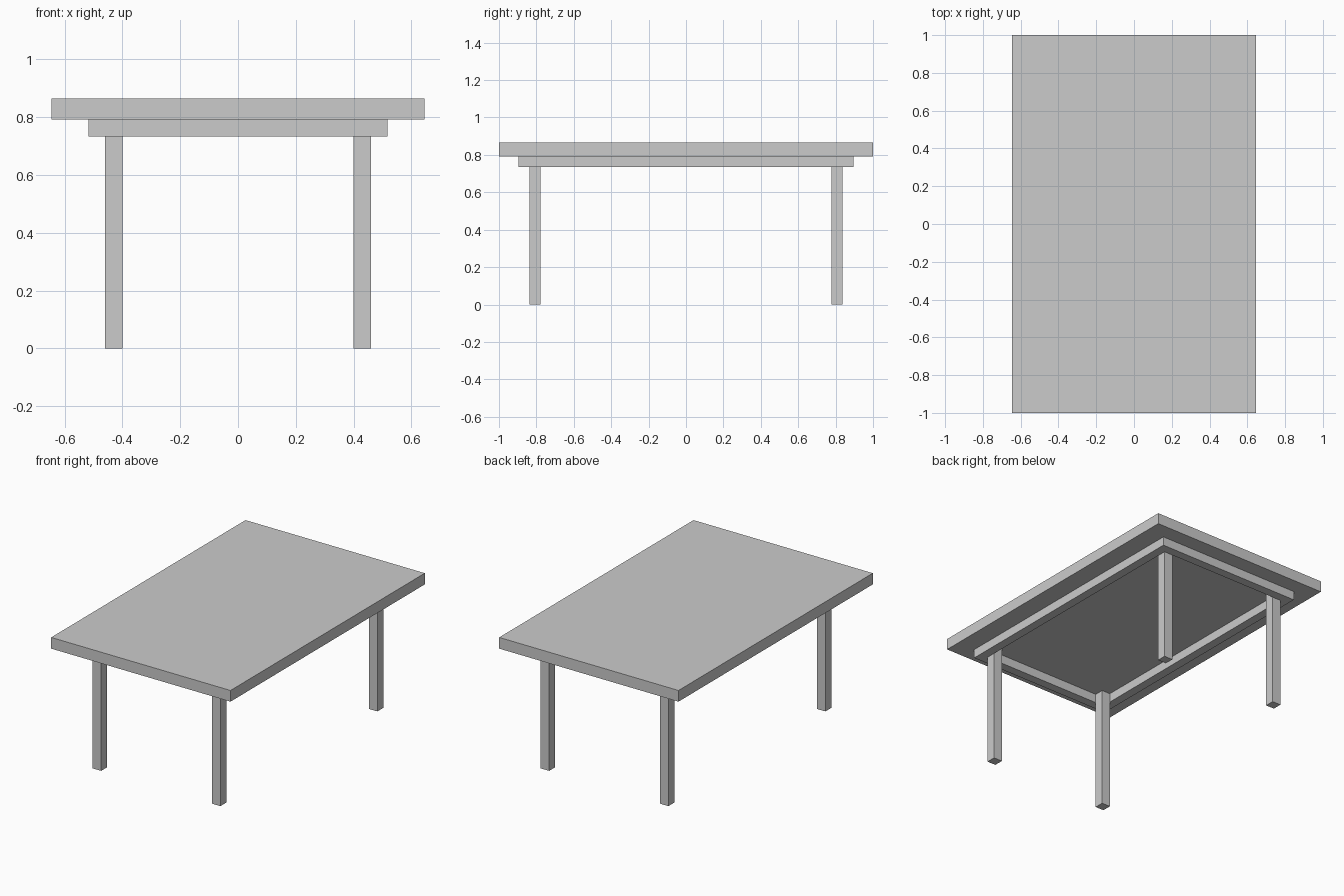
import bpy

cube = bpy.data.objects.get("Cube")
if cube:
    bpy.data.objects.remove(cube, do_unlink=True)

# One plain grey for the whole table
grey = bpy.data.materials.new("plain grey")
grey.use_nodes = True
COLOUR = (0.6, 0.6, 0.6, 1)
grey.diffuse_color = COLOUR
grey.node_tree.nodes["Principled BSDF"].inputs["Base Color"].default_value = COLOUR


def box(name, low, high):
    """Add a box spanning two opposite corners."""
    bpy.ops.mesh.primitive_cube_add(size=1)
    ob = bpy.context.object
    ob.name = ob.data.name = name
    size = [b - a for a, b in zip(low, high)]
    centre = [(a + b) / 2 for a, b in zip(low, high)]
    for v in ob.data.vertices:
        v.co = [c * s for c, s in zip(v.co, size)]
    ob.location = centre
    ob.data.materials.append(grey)
    return ob


TOP_X, TOP_Y = 0.646, 1.0        # half sizes of the tabletop
APRON_X, APRON_Y = 0.518, 0.896  # outer half sizes of the apron
THICK = 0.058                    # apron board thickness
LEG = 0.061                      # leg width
APRON_Z, UNDER_Z, TOP_Z = 0.734, 0.792, 0.865

# Tabletop
box("tabletop", (-TOP_X, -TOP_Y, UNDER_Z), (TOP_X, TOP_Y, TOP_Z))

# Apron frame: long side boards, with end boards fitted between them
inner_x, inner_y = APRON_X - THICK, APRON_Y - THICK
for sign, side, end in ((1, "left", "back"), (-1, "right", "front")):
    x = sorted((sign * inner_x, sign * APRON_X))
    y = sorted((sign * inner_y, sign * APRON_Y))
    box(f"{side}_apron", (x[0], -APRON_Y, APRON_Z), (x[1], APRON_Y, UNDER_Z))
    box(f"{end}_apron", (-inner_x, y[0], APRON_Z), (inner_x, y[1], UNDER_Z))

# Legs, standing in the inner corners of the apron
for sx, side in ((1, "left"), (-1, "right")):
    for sy, end in ((1, "back"), (-1, "front")):
        x = sorted((sx * (inner_x - LEG), sx * inner_x))
        y = sorted((sy * (inner_y - LEG), sy * inner_y))
        box(f"{end}_{side}_leg", (x[0], y[0], 0), (x[1], y[1], UNDER_Z))
